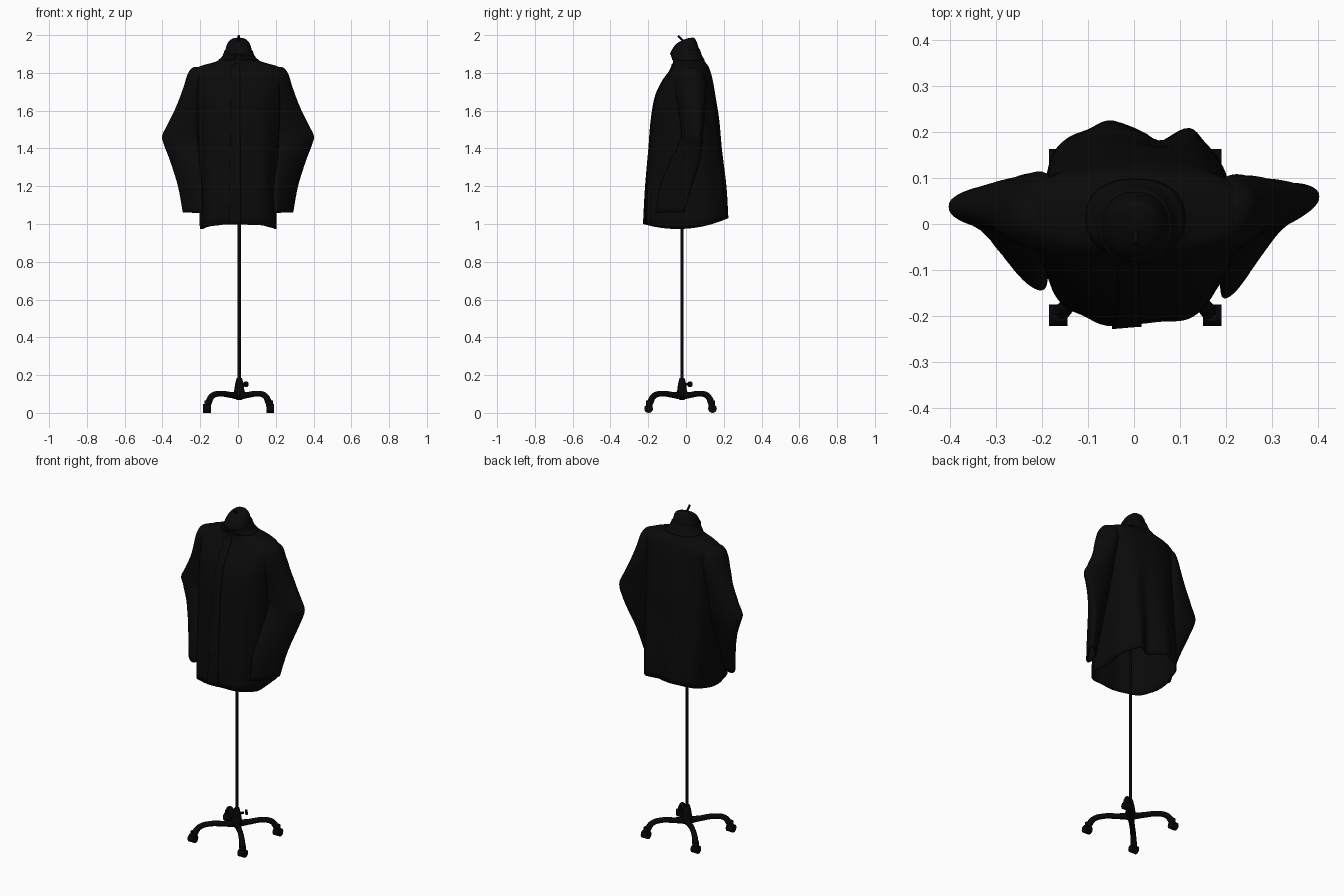
import bpy, math
from mathutils import Vector

cube = bpy.data.objects.get("Cube")
if cube:
    bpy.data.objects.remove(cube)


def material(name, rgb):
    m = bpy.data.materials.new(name)
    m.use_nodes = True
    m.diffuse_color = (*rgb, 1)
    node = m.node_tree.nodes["Principled BSDF"]
    node.inputs["Base Color"].default_value = (*rgb, 1)
    node.inputs["Roughness"].default_value = 0.9
    return m


CLOTH = material("black cloth", (0.003, 0.003, 0.003))
METAL = material("black metal", (0.002, 0.002, 0.002))


def finish(obj, mat):
    obj.data.materials.append(mat)
    bpy.ops.object.select_all(action='DESELECT')
    obj.select_set(True)
    bpy.context.view_layer.objects.active = obj
    bpy.ops.object.shade_smooth_by_angle(angle=math.radians(50))
    return obj


def sample(rows, z):
    """Smoothly interpolate a table of (z, values...) at height z."""
    i = 0
    while i < len(rows) - 2 and rows[i + 1][0] < z:
        i += 1
    p = [rows[max(0, min(len(rows) - 1, i + k))] for k in (-1, 0, 1, 2)]
    span = p[2][0] - p[1][0]
    t = (z - p[1][0]) / span
    out = []
    for k in range(1, len(p[1])):
        m0 = (p[2][k] - p[0][k]) / max(p[2][0] - p[0][0], 1e-6) * span
        m1 = (p[3][k] - p[1][k]) / max(p[3][0] - p[1][0], 1e-6) * span
        a, b = p[1][k], p[2][k]
        out.append(a + t * m0 + t * t * (3 * (b - a) - 2 * m0 - m1)
                   + t ** 3 * (2 * (a - b) + m0 + m1))
    return out


def heights(rows, per=5):
    zs = [a[0] + (b[0] - a[0]) * k / per
          for a, b in zip(rows, rows[1:]) for k in range(per)]
    return zs + [rows[-1][0]]


def skin(name, point, zs, angles, mat, closed=True, cap=False, thick=0.008):
    """Loft a surface from point(z, angle), rising from the first height."""
    n = len(angles)
    verts = [point(z, a) for z in zs for a in angles]
    faces = [(j * n + i, j * n + (i + 1) % n, (j + 1) * n + (i + 1) % n, (j + 1) * n + i)
             for j in range(len(zs) - 1) for i in range(n if closed else n - 1)]
    if cap:
        faces.append(tuple(range((len(zs) - 1) * n, len(zs) * n)))
    me = bpy.data.meshes.new(name)
    me.from_pydata(verts, [], faces)
    obj = bpy.data.objects.new(name, me)
    bpy.context.collection.objects.link(obj)
    finish(obj, mat)
    mod = obj.modifiers.new("thickness", 'SOLIDIFY')
    mod.thickness = thick
    mod.offset = -1
    return obj


def clamp(v):
    return max(0, min(1, v))


def rounded(c, power):
    return math.copysign(abs(c) ** power, c)


# Jacket body: height, half width, front y, back y
BODY = [(1.0, .204, -.222, .226), (1.2, .21, -.212, .216), (1.4, .215, -.195, .192),
        (1.55, .22, -.182, .178), (1.68, .226, -.158, .157), (1.76, .237, -.12, .142),
        (1.805, .245, -.087, .130), (1.835, .205, -.072, .118), (1.86, .12, -.068, .10),
        (1.885, .085, -.074, .084), (1.925, .07, -.082, .066), (1.955, .062, -.074, .055),
        (1.978, .042, -.05, .04), (1.986, .012, -.02, .012)]


def body_point(z, a, lift=0.0):
    w, front, back = sample(BODY, z)
    drape = clamp((1.78 - z) / .75)
    # Shallow folds all round, one deep fold at the back
    depth = .016 + .08 * math.exp(-((a - 1.4) / .38) ** 2)
    fold = 1 - depth * drape * (math.cos(9 * a) + 1)
    fold += .006 * drape * math.sin(13 * a + 5 * z)
    power = .88 - .2 * drape
    x = (w * fold + lift) * rounded(math.cos(a), power)
    y = (front + back) / 2 + ((back - front) / 2 * fold + lift) * rounded(math.sin(a), power)
    hem = max(0, 1 - (z - 1) / .2)
    neck = clamp((z - 1.89) / .06)
    return (x + .003, y, z + hem * (-.025 + .07 * y + .8 * y * y) + neck * (.35 * y - .006))


def arc(start, end, n):
    return [math.radians(start + (end - start) * i / n) for i in range(n + 1)]


ring = arc(-90, 270, 108)[:-1]
skin("jacket_body", body_point, heights(BODY), ring, CLOTH, cap=True)

# Front overlap and standing collar follow the body surface
skin("front_placket", lambda z, a: body_point(z, a, .006),
     [1 + .85 * k / 40 for k in range(41)], arc(263, 271, 6), CLOTH, closed=False)
skin("collar", lambda z, a: body_point(z, a, .004),
     [1.868 + .05 * k / 6 for k in range(7)], arc(-82, 262, 64), CLOTH, closed=False)

# Sleeves: height, outer x, inner x, centre y, half depth, backward slant to the outside
SLEEVE = [(1.06, .292, .188, -.08, .042, .05), (1.2, .318, .185, -.045, .056, .05),
          (1.33, .358, .19, .002, .058, .04), (1.42, .392, .195, .03, .054, .022),
          (1.465, .402, .195, .036, .052, .012), (1.52, .376, .19, .038, .057, .01),
          (1.62, .328, .18, .035, .068, .008), (1.72, .29, .17, .027, .08, 0),
          (1.79, .268, .16, .022, .074, 0), (1.82, .25, .16, .02, .05, 0),
          (1.83, .235, .17, .02, .03, 0)]

for side, name in ((1, "left_sleeve"), (-1, "right_sleeve")):
    def sleeve_point(z, a, side=side):
        outer, inner, cy, depth, slant = sample(SLEEVE, z)
        out = math.cos(a) * side
        crease = 1 + .025 * math.sin(70 * z + 2 * out) * math.sin(a + 1)
        x = (outer + inner) / 2 + (outer - inner) / 2 * out
        y = cy + (slant + .011 * side) * out
        y += depth * crease * (1 - .25 * out) * rounded(math.sin(a), .85)
        return (side * x, y, z)
    skin(name, sleeve_point, heights(SLEEVE), arc(0, 360, 40)[:-1], CLOTH, cap=True)


# Stand
def tube(name, points, radius, radii=None):
    cu = bpy.data.curves.new(name, 'CURVE')
    cu.dimensions = '3D'
    cu.bevel_depth = radius
    cu.bevel_resolution = 3
    cu.use_fill_caps = True
    sp = cu.splines.new('BEZIER')
    sp.bezier_points.add(len(points) - 1)
    for i, (bp, p) in enumerate(zip(sp.bezier_points, points)):
        bp.co = p
        bp.handle_left_type = bp.handle_right_type = 'AUTO'
        bp.radius = radii[i] if radii else 1
    obj = bpy.data.objects.new(name, cu)
    bpy.context.collection.objects.link(obj)
    bpy.ops.object.select_all(action='DESELECT')
    obj.select_set(True)
    bpy.context.view_layer.objects.active = obj
    bpy.ops.object.convert(target='MESH')
    return finish(bpy.context.object, METAL)


def cylinder(name, at, radius, depth, axis=(0, 0, 1)):
    rot = Vector(axis).to_track_quat('Z', 'Y').to_euler()
    bpy.ops.mesh.primitive_cylinder_add(vertices=20, radius=radius, depth=depth,
                                        location=at, rotation=rot)
    bpy.context.object.name = name
    return finish(bpy.context.object, METAL)


HUB = Vector((.007, -.021, 0))


def up(z):
    return HUB + Vector((0, 0, z))


tube("pole", [up(.1), up(1.0), up(1.9)], .0085)
tube("hub", [up(.068), up(.095), up(.125), up(.155), up(.185)], .02, [.7, 1.7, 1.3, 1.1, .7])
tube("clamp_screw", [up(.152), HUB + Vector((.028, .028, .152))], .007)
cylinder("clamp_knob", HUB + Vector((.035, .042, .152)), .015, .01, (1, 1, 0))
tube("finial", [(.004, -.01, 1.965), (.004, -.026, 1.98), (.004, -.043, 1.997)], .006)

# Four arched legs with casters
for sx, sy, name in ((1, -1, "front_left"), (-1, -1, "front_right"),
                     (1, 1, "back_left"), (-1, 1, "back_right")):
    foot = Vector((.003 + .167 * sx, -.029 + .169 * sy, 0))

    def along(t, z):
        p = HUB.lerp(foot, t)
        return Vector((p.x, p.y, z))
    tube(name + "_leg", [along(0, .09), along(.3, .096), along(.62, .102),
                         along(.85, .088), along(.97, .05)], .016, [1.3, 1, .95, 1, 1.15])
    cylinder(name + "_caster_stem", along(.98, .05), .018, .03)
    cylinder(name + "_caster_wheel", foot + Vector((0, 0, .023)), .023, .04, (1, 0, 0))
